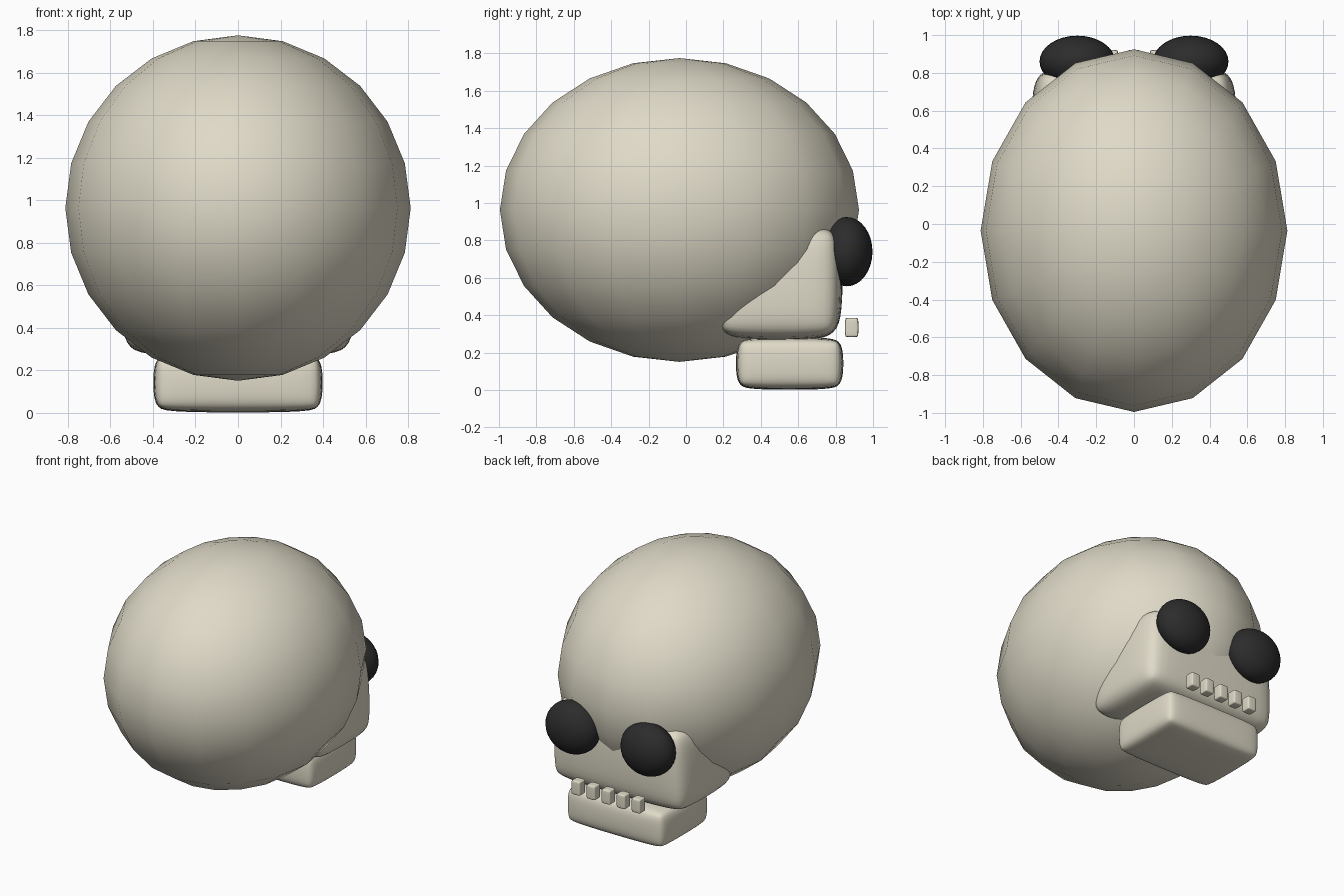
import bpy

if "Cube" in bpy.data.objects:
    bpy.data.objects.remove(bpy.data.objects["Cube"])


def material(name, rgb):
    m = bpy.data.materials.new(name)
    m.diffuse_color = (*rgb, 1.0)
    m.use_nodes = True
    m.node_tree.nodes["Principled BSDF"].inputs["Base Color"].default_value = m.diffuse_color
    return m


bone = material("bone", (0.74, 0.70, 0.575))
black = material("socket_black", (0.025, 0.025, 0.026))


def finish(ob, name, mat):
    ob.name = name
    ob.data.materials.append(mat)
    bpy.ops.object.shade_smooth()
    return ob


def ellipsoid(name, centre, radii, mat, segments, rings):
    bpy.ops.mesh.primitive_uv_sphere_add(segments=segments, ring_count=rings,
                                         radius=1, location=centre)
    ob = bpy.context.object
    ob.scale = radii
    bpy.ops.object.transform_apply(location=False, rotation=False, scale=True)
    return finish(ob, name, mat)


def soft_box(name, low, high, bevel, mat, taper=1.0):
    """Bevelled and subdivided box between two corners; taper narrows its top."""
    centre = [(a + b) / 2 for a, b in zip(low, high)]
    bpy.ops.mesh.primitive_cube_add(size=1, location=centre)
    ob = bpy.context.object
    ob.scale = [b - a for a, b in zip(low, high)]
    bpy.ops.object.transform_apply(location=False, rotation=False, scale=True)
    for v in ob.data.vertices:
        if v.co.z > 0:
            v.co.x *= taper
    b = ob.modifiers.new("bevel", 'BEVEL')
    b.width = bevel
    b.segments = 2
    s = ob.modifiers.new("subdivision", 'SUBSURF')
    s.levels = s.render_levels = 2
    return finish(ob, name, mat)


# Cranium
ellipsoid("cranium", (0, -0.035, 0.963), (0.812, 0.96, 0.812), bone, 16, 12)

# Upper face and lower jaw
soft_box("face", (-0.56, 0.14, 0.26), (0.56, 0.84, 0.90), 0.14, bone, 0.95)
soft_box("jaw", (-0.40, 0.265, 0.0), (0.40, 0.843, 0.285), 0.075, bone)

# Eye sockets
for side, label in ((-1, "left"), (1, "right")):
    ellipsoid("eye_socket_" + label, (side * 0.30, 0.86, 0.74),
              (0.20, 0.137, 0.185), black, 32, 16)

# Row of upper teeth
for i in range(-2, 3):
    x = i * 0.12
    soft_box("tooth_%d" % (i + 3), (x - 0.036, 0.85, 0.283),
             (x + 0.036, 0.922, 0.387), 0.012, bone)
